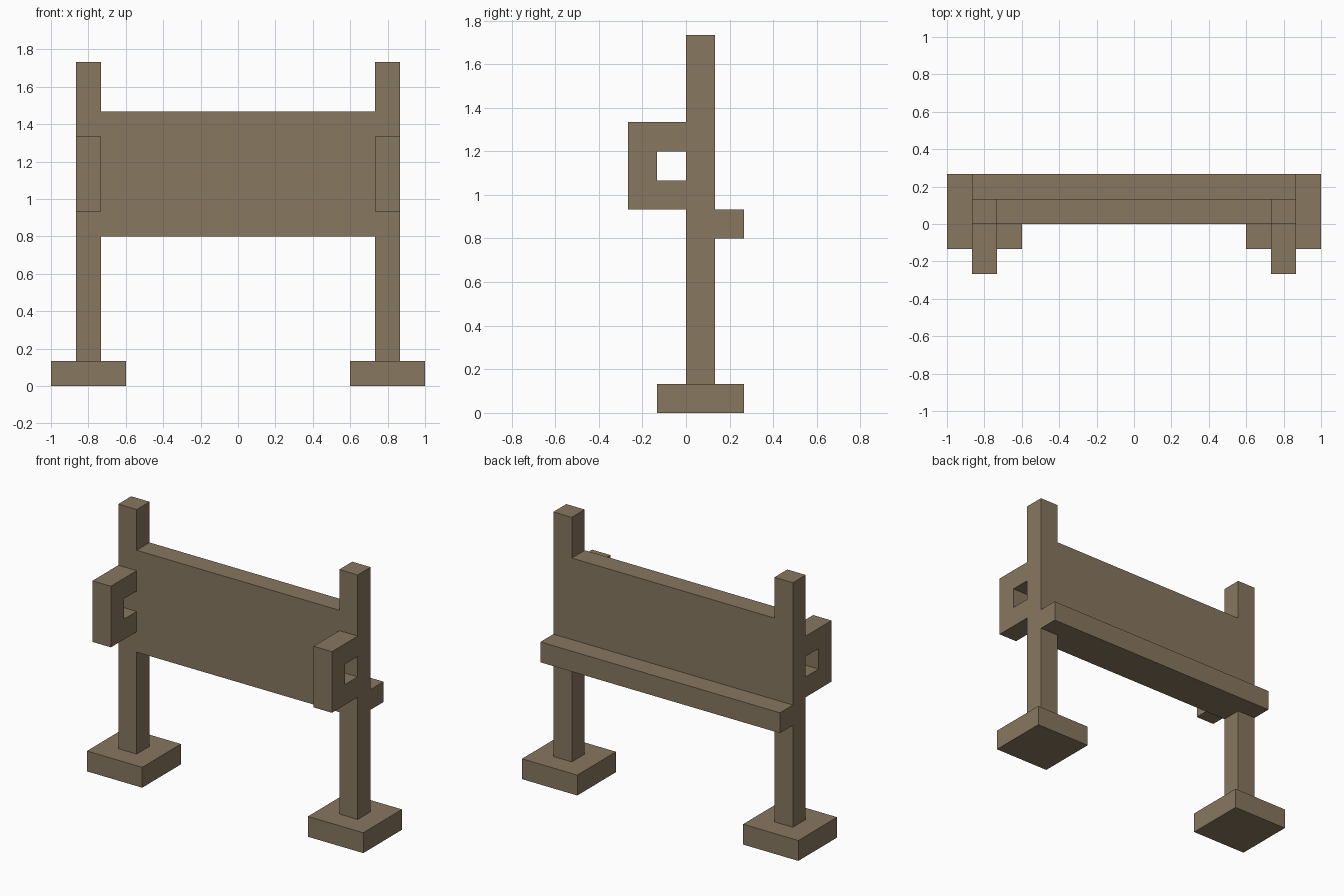
import bpy
import bmesh
from mathutils import Vector

cube = bpy.data.objects.get("Cube")
if cube:
    bpy.data.objects.remove(cube, do_unlink=True)

U = 2 / 15  # every part sits on this module

wood = bpy.data.materials.new("weathered_wood")
wood.use_nodes = True
COLOUR = (0.245, 0.184, 0.115, 1)
wood.diffuse_color = COLOUR
wood.node_tree.nodes["Principled BSDF"].inputs["Base Color"].default_value = COLOUR


def extrude_side(name, outline, x0, x1):
    """Extrude a (y, z) outline along x; all values in modules."""
    bm = bmesh.new()
    face = bm.faces.new([bm.verts.new(Vector((x0, y, z)) * U) for y, z in outline])
    grown = bmesh.ops.extrude_face_region(bm, geom=[face])
    moved = [g for g in grown["geom"] if isinstance(g, bmesh.types.BMVert)]
    bmesh.ops.translate(bm, verts=moved, vec=((x1 - x0) * U, 0, 0))
    bmesh.ops.recalc_face_normals(bm, faces=bm.faces)
    mesh = bpy.data.meshes.new(name)
    bm.to_mesh(mesh)
    bm.free()
    mesh.materials.append(wood)
    obj = bpy.data.objects.new(name, mesh)
    bpy.context.collection.objects.link(obj)
    return obj


def box(name, x, y, z):
    outline = [(y[0], z[0]), (y[1], z[0]), (y[1], z[1]), (y[0], z[1])]
    return extrude_side(name, outline, *x)


# Board between the posts, and the ledge along its back
box("board", (-5.5, 5.5), (0, 1), (6, 11))
box("back_ledge", (-6.5, 6.5), (1, 2), (6, 7))

# Bracket outline, open towards the post
BRACKET = [(0, 7), (-2, 7), (-2, 10), (0, 10), (0, 9), (-1, 9), (-1, 8), (0, 8)]

# Foot, post and bracket on each side
for side, s in (("left", 1), ("right", -1)):
    inner, outer = sorted((5.5 * s, 6.5 * s))
    box(side + "_foot", (inner - 1, outer + 1), (-1, 2), (0, 1))
    box(side + "_post", (inner, outer), (0, 1), (1, 13))
    extrude_side(side + "_bracket", BRACKET, inner, outer)
